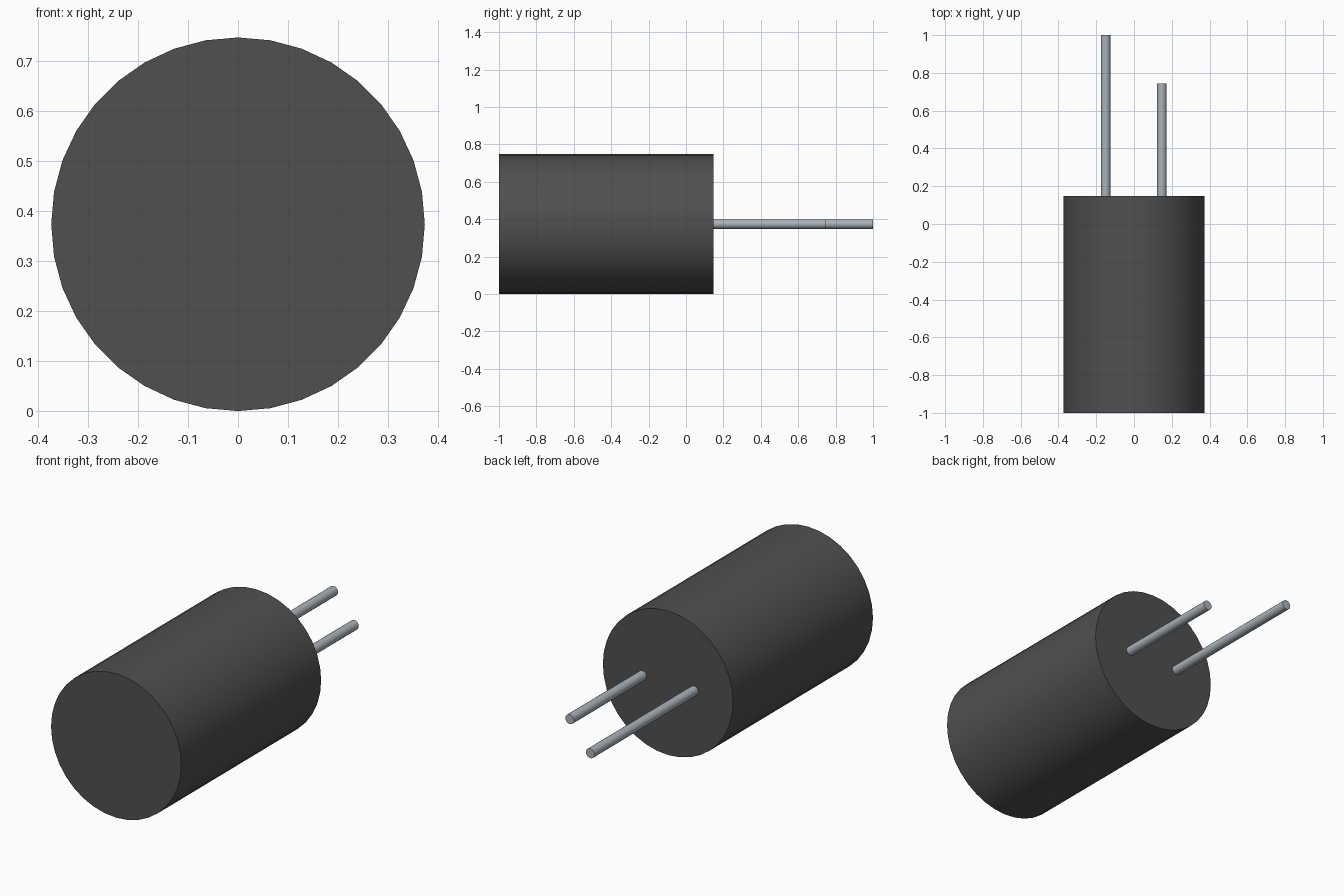
import bpy
import math

cube = bpy.data.objects.get("Cube")
if cube:
    bpy.data.objects.remove(cube, do_unlink=True)


def material(name, color, metallic=0.0):
    mat = bpy.data.materials.new(name)
    mat.use_nodes = True
    mat.diffuse_color = color
    bsdf = mat.node_tree.nodes["Principled BSDF"]
    bsdf.inputs["Base Color"].default_value = color
    bsdf.inputs["Metallic"].default_value = metallic
    return mat


def cylinder_along_y(name, x, z, y0, y1, radius, sides, mat):
    """Capped cylinder lying along y, smooth sides and sharp rims."""
    bpy.ops.mesh.primitive_cylinder_add(
        vertices=sides, radius=radius, depth=y1 - y0,
        location=(x, (y0 + y1) / 2, z), rotation=(math.pi / 2, 0, 0))
    obj = bpy.context.object
    obj.name = name
    obj.data.materials.append(mat)
    bpy.ops.object.shade_smooth_by_angle(angle=math.radians(40))
    return obj


R = 0.374          # can radius, also the height of the axis
BACK = 0.148       # rear end of the can

dark_grey = material("dark grey sleeve", (0.08, 0.08, 0.08, 1))
tin = material("tinned metal", (0.40, 0.45, 0.49, 1))

# Main can
cylinder_along_y("capacitor_body", 0, R, -1.0, BACK, R, 36, dark_grey)

# Wire leads: the one on the right is longer
for name, x, end in (("long_lead", -0.15, 1.0), ("short_lead", 0.147, 0.745)):
    cylinder_along_y(name, x, R, BACK - 0.01, end, 0.025, 18, tin)
